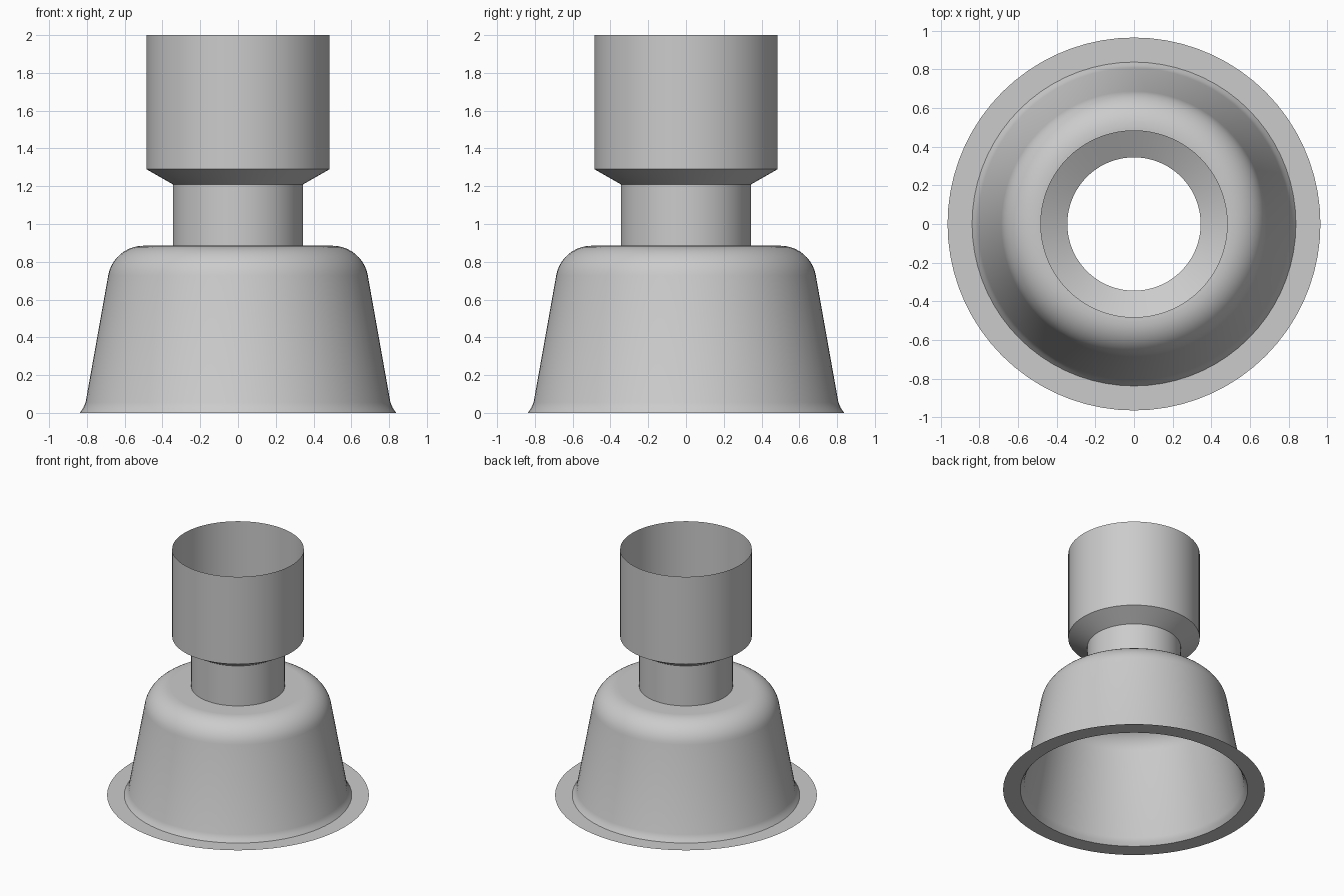
import bpy
import bmesh
from math import cos, sin, tau, radians

SEGMENTS = 72

default = bpy.data.objects.get("Cube")
if default:
    bpy.data.objects.remove(default, do_unlink=True)

# Single plain grey
grey = bpy.data.materials.new("light grey")
grey.use_nodes = True
COLOUR = (0.6, 0.6, 0.6, 1)
grey.diffuse_color = COLOUR
grey.node_tree.nodes["Principled BSDF"].inputs["Base Color"].default_value = COLOUR


def lathe(name, profile):
    """Turn an open (radius, height) profile around z as a thin shell."""
    bm = bmesh.new()
    rings = []
    for r, z in profile:
        angles = [tau * i / SEGMENTS for i in range(SEGMENTS)]
        rings.append([bm.verts.new((r * cos(a), r * sin(a), z)) for a in angles])
    for low, high in zip(rings, rings[1:]):
        for i in range(SEGMENTS):
            j = (i + 1) % SEGMENTS
            bm.faces.new((low[i], low[j], high[j], high[i]))
    mesh = bpy.data.meshes.new(name)
    bm.to_mesh(mesh)
    bm.free()
    mesh.materials.append(grey)
    obj = bpy.data.objects.new(name, mesh)
    bpy.context.collection.objects.link(obj)
    bpy.ops.object.select_all(action="DESELECT")
    obj.select_set(True)
    bpy.context.view_layer.objects.active = obj
    bpy.ops.object.shade_smooth_by_angle(angle=radians(30))
    return obj


# Rounded shoulder of the bell, from the wall to the flat top
shoulder = [(0.5 + 0.19 * cos(radians(a)), 0.695 + 0.19 * sin(radians(a)))
            for a in range(10, 91, 8)]

# Flat ring on the ground
lathe("base_flange", [(0.965, 0), (0.838, 0)])

# Flared foot, sloping wall, shoulder and flat top with a central hole
lathe("bell_housing",
      [(0.838, 0), (0.82, 0.025), (0.807, 0.055)] + shoulder
      + [(0.5, 0.885), (0.345, 0.885)])

# Narrow tube between bell and collar
lathe("neck", [(0.345, 0.885), (0.345, 1.21)])

# Wide open tube with a conical underside
lathe("upper_collar", [(0.345, 1.21), (0.485, 1.29), (0.485, 2)])
